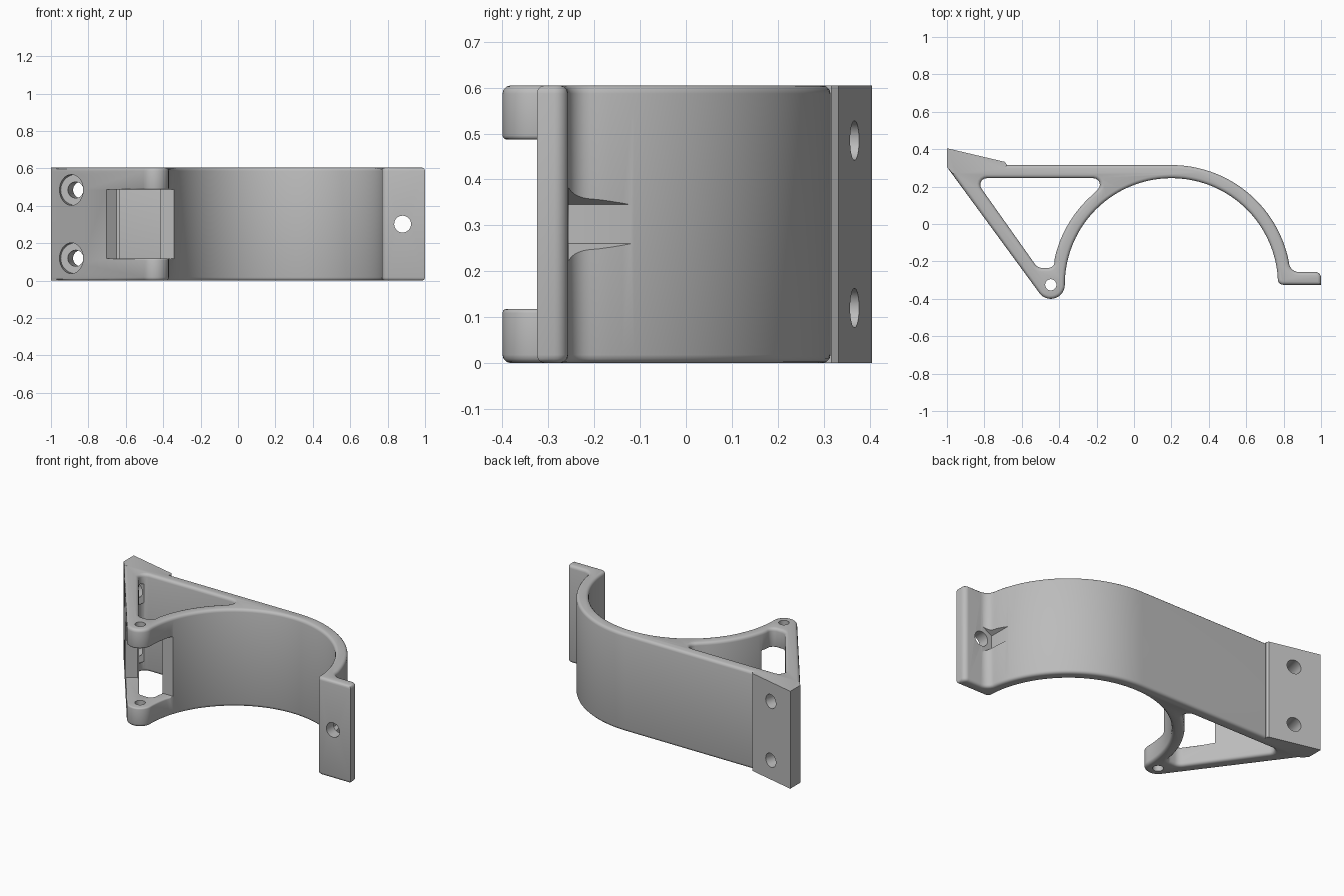
import bpy, bmesh
from math import sin, cos, tan, radians, pi
from mathutils import Vector, Matrix

if "Cube" in bpy.data.objects:
    bpy.data.objects.remove(bpy.data.objects["Cube"], do_unlink=True)

HEIGHT = 0.605
RIM = 0.018
ARCH = (0.2, -0.325)
PIN = (-0.445, -0.325)

grey = bpy.data.materials.new("light grey plastic")
grey.use_nodes = True
colour = (0.5, 0.5, 0.5, 1)
grey.diffuse_color = colour
grey.node_tree.nodes["Principled BSDF"].inputs["Base Color"].default_value = colour


def arc(centre, r, start, end, n):
    angles = [radians(start + (end - start) * i / n) for i in range(n + 1)]
    return [(centre[0] + r * cos(a), centre[1] + r * sin(a)) for a in angles]


def rounded(points, n=6):
    """Replace each (x, y, radius) corner by a tangent arc."""
    out = []
    for i, p in enumerate(points):
        if len(p) == 2:
            out.append(p)
            continue
        c = Vector(p[:2])
        a = (Vector(points[i - 1][:2]) - c).normalized()
        b = (Vector(points[(i + 1) % len(points)][:2]) - c).normalized()
        half = a.angle(b) / 2
        mid = c + (a + b).normalized() * p[2] / sin(half)
        u = c + a * p[2] / tan(half) - mid
        v = c + b * p[2] / tan(half) - mid
        sweep = u.angle_signed(v)
        for k in range(n + 1):
            out.append(tuple(mid + Matrix.Rotation(-sweep * k / n, 2) @ u))
    return out


def activate(ob):
    bpy.ops.object.select_all(action="DESELECT")
    ob.select_set(True)
    bpy.context.view_layer.objects.active = ob


def mesh_object(name, bm):
    bmesh.ops.recalc_face_normals(bm, faces=bm.faces)
    me = bpy.data.meshes.new(name)
    bm.to_mesh(me)
    bm.free()
    me.materials.append(grey)
    ob = bpy.data.objects.new(name, me)
    bpy.context.collection.objects.link(ob)
    return ob


def prism(name, points, low, high):
    bm = bmesh.new()
    face = bm.faces.new([bm.verts.new((x, y, low)) for x, y in points])
    top = bmesh.ops.extrude_face_region(bm, geom=[face])["geom"]
    moved = [v for v in top if isinstance(v, bmesh.types.BMVert)]
    bmesh.ops.translate(bm, verts=moved, vec=(0, 0, high - low))
    return mesh_object(name, bm)


def rod(name, start, end, r, sides=32, turn=0):
    """Cylinder or polygonal rod between two points."""
    start, end = Vector(start), Vector(end)
    axis = end - start
    bm = bmesh.new()
    place = Matrix.Translation((start + end) / 2) @ axis.to_track_quat("Z", "X").to_matrix().to_4x4()
    bmesh.ops.create_cone(bm, cap_ends=True, segments=sides, radius1=r, radius2=r,
                          depth=axis.length, matrix=place @ Matrix.Rotation(turn, 4, "Z"))
    return mesh_object(name, bm)


def combine(body, tool, operation):
    mod = body.modifiers.new("combine", "BOOLEAN")
    mod.operation, mod.solver, mod.object = operation, "EXACT", tool
    activate(body)
    bpy.ops.object.modifier_apply(modifier=mod.name)
    bpy.data.objects.remove(tool, do_unlink=True)


# Clamp outline: flange, outer arch, straight back, diagonal strut, hinge boss, inner arch
outline = rounded(
    [(0.77, -0.325, 0.03), (1, -0.325), (1, -0.257, 0.03), (0.835, -0.257, 0.055)]
    + arc(ARCH, 0.64, 12, 90, 32)
    + [(-0.97, 0.315), (-1, 0.305)]
    + arc(PIN, 0.075, 217, 360, 20)
    + arc(ARCH, 0.57, 178, 5, 64))

# Triangular pocket between back, strut and arch
pocket = rounded(
    [(-0.855, 0.245, 0.035), (-0.515, -0.235, 0.05), (-0.425, -0.235, 0.035)]
    + arc(ARCH, 0.64, 167, 133, 14)
    + [(-0.13, 0.245, 0.035)])

# Extruded body with rounded rims
curve = bpy.data.curves.new("clamp_profile", "CURVE")
curve.dimensions, curve.fill_mode = "2D", "BOTH"
curve.extrude, curve.bevel_depth = HEIGHT / 2 - RIM, RIM
curve.offset, curve.bevel_resolution = -RIM, 2
for points in (outline, pocket):
    spline = curve.splines.new("POLY")
    spline.points.add(len(points) - 1)
    for sp, (x, y) in zip(spline.points, points):
        sp.co = (x, y, 0, 1)
    spline.use_cyclic_u = True
source = bpy.data.objects.new("clamp_profile", curve)
bpy.context.collection.objects.link(source)
bpy.context.view_layer.update()
raw = bpy.data.meshes.new_from_object(source.evaluated_get(bpy.context.evaluated_depsgraph_get()))
bm = bmesh.new()
bm.from_mesh(raw)
bpy.data.objects.remove(source, do_unlink=True)
bmesh.ops.remove_doubles(bm, verts=bm.verts, dist=0.0002)
bmesh.ops.translate(bm, verts=bm.verts, vec=(0, 0, HEIGHT / 2))
body = mesh_object("clamp_bracket", bm)

# Slanted mounting pad
pad = [(-1, 0.405), (-1, 0.305), (-0.97, 0.27), (-0.7, 0.27), (-0.68, 0.317), (-0.69, 0.332)]
combine(body, prism("mounting_pad", pad, 0, HEIGHT), "UNION")

# Window that splits the hinge boss into two lugs
LOW, HIGH = 0.118, 0.487
window = [(-0.86, -0.22), (-0.8, -0.5), (-0.3, -0.5), (-0.3, -0.15), (-0.42, -0.15), (-0.65, -0.06)]
combine(body, prism("window_cutter", window, LOW, HIGH), "DIFFERENCE")

# Soften the lug edges facing the window
bm = bmesh.new()
bm.from_mesh(body.data)
bmesh.ops.dissolve_limit(bm, angle_limit=0.002, verts=bm.verts, edges=bm.edges)
lug_edges = [e for e in bm.edges if len(e.link_faces) == 2
             and any(all(abs(v.co.z - z) < 0.001 for v in e.verts) for z in (LOW, HIGH))
             and e.calc_face_angle_signed(0) > 0.6]
bmesh.ops.bevel(bm, geom=lug_edges, offset=0.02, offset_type="OFFSET", segments=3,
                profile=0.5, affect="EDGES", clamp_overlap=True)
bm.to_mesh(body.data)
bm.free()

# Hinge pin hole, flange bolt hole and hexagonal nut clearance
combine(body, rod("pin_cutter", (*PIN, -0.1), (*PIN, 0.7), 0.03), "DIFFERENCE")
MID = HEIGHT / 2
combine(body, rod("bolt_cutter", (0.88, -0.5, MID), (0.88, 0, MID), 0.045), "DIFFERENCE")
hexagon = [(0.88 + 0.085 * cos(pi / 6 + k * pi / 3), 0.085 * sin(pi / 6 + k * pi / 3)) for k in range(6)]
nut = prism("nut_cutter", hexagon, 0, 0.35)
nut.data.transform(Matrix.Translation((0, -0.256, MID)) @ Matrix.Rotation(-pi / 2, 4, "X"))
combine(body, nut, "DIFFERENCE")

# Counterbored screw holes square to the mounting pad
inward = Vector((-0.235, -0.972, 0))
for z in (0.12, 0.485):
    face = Vector((-0.84, 0.367, z))
    combine(body, rod("screw_cutter", face - inward * 0.1, face + inward * 0.3, 0.043), "DIFFERENCE")
    combine(body, rod("head_cutter", face + inward * 0.12, face + inward * 0.4, 0.082), "DIFFERENCE")

activate(body)
bpy.ops.object.shade_smooth_by_angle(angle=radians(32))
